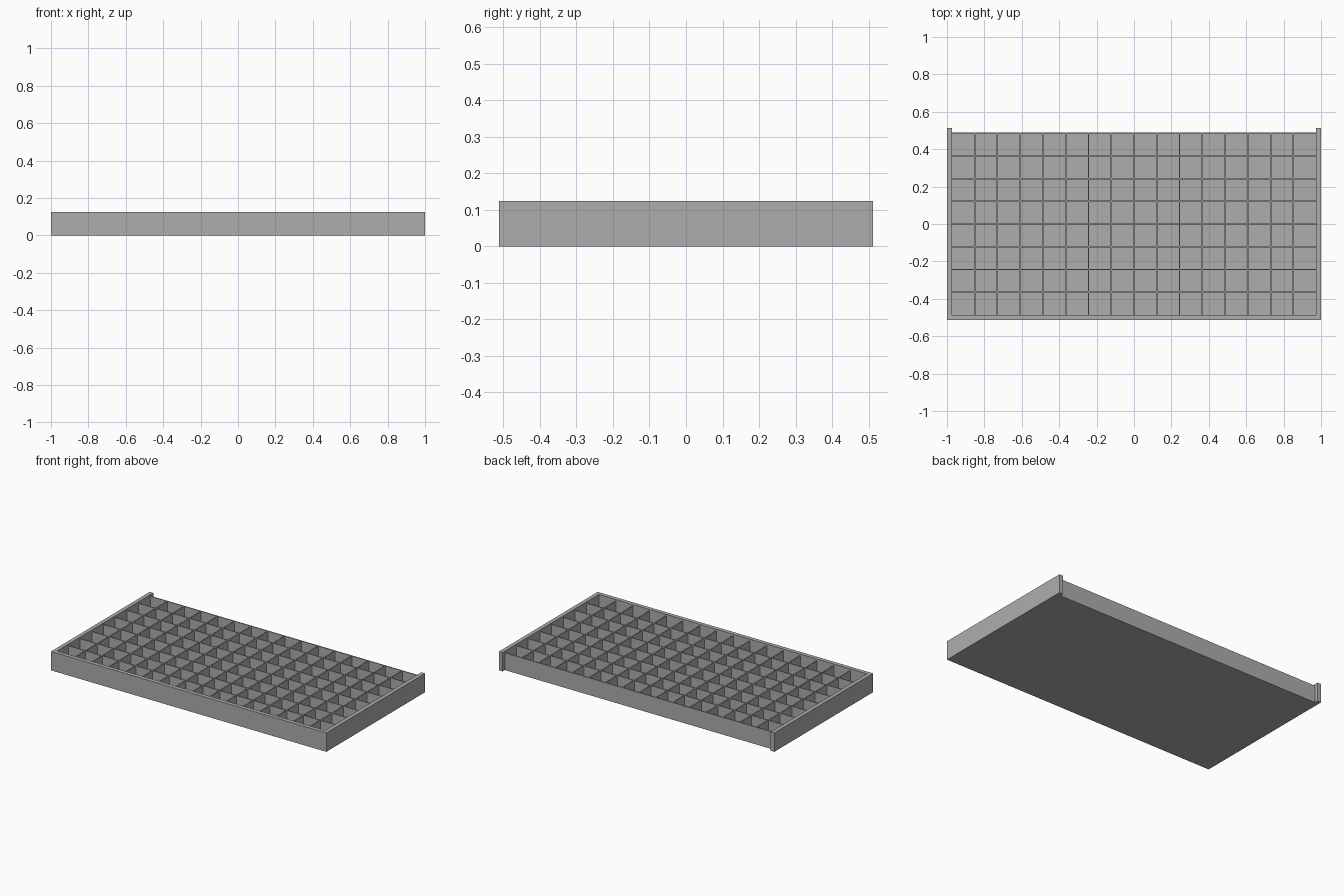
import bpy
import bmesh

if "Cube" in bpy.data.objects:
    bpy.data.objects.remove(bpy.data.objects["Cube"])

L, W, H = 2.0, 1.024, 0.124      # overall size
RIM = 0.026                      # thickness of the side and front walls
THIN = 0.007                     # thickness of dividers and back wall
TOP = 0.113                      # height of dividers and back wall
FLOOR = 0.012
BACK = 0.489                     # outer face of the back wall
COLS, ROWS = 16, 8

grey = bpy.data.materials.new("plain_grey")
grey.diffuse_color = (0.42, 0.42, 0.42, 1)
grey.use_nodes = True
grey.node_tree.nodes["Principled BSDF"].inputs["Base Color"].default_value = grey.diffuse_color


def finish(name, bm):
    bmesh.ops.recalc_face_normals(bm, faces=bm.faces)
    mesh = bpy.data.meshes.new(name)
    bm.to_mesh(mesh)
    bm.free()
    mesh.materials.append(grey)
    obj = bpy.data.objects.new(name, mesh)
    bpy.context.collection.objects.link(obj)
    return obj


def box(name, x0, x1, y0, y1, z0, z1):
    bm = bmesh.new()
    bmesh.ops.create_cube(bm, size=1)
    for v in bm.verts:
        v.co = ((x0 + x1) / 2 + v.co.x * (x1 - x0),
                (y0 + y1) / 2 + v.co.y * (y1 - y0),
                (z0 + z1) / 2 + v.co.z * (z1 - z0))
    return finish(name, bm)


# U-shaped rim, open at the back, with side walls that overhang the back wall
bm = bmesh.new()
x, y = L / 2, W / 2
outline = [(-x, y), (-x, -y), (x, -y), (x, y),
           (x - RIM, y), (x - RIM, -y + RIM), (-x + RIM, -y + RIM), (-x + RIM, y)]
face = bm.faces.new([bm.verts.new((px, py, 0)) for px, py in outline])
ext = bmesh.ops.extrude_face_region(bm, geom=[face])
for v in ext["geom"]:
    if isinstance(v, bmesh.types.BMVert):
        v.co.z = H
finish("rim", bm)

# Floor and thin back wall
ix, iy = x - RIM, -y + RIM
box("floor", -ix, ix, iy, BACK, 0, FLOOR)
box("back_wall", -ix, ix, BACK - THIN, BACK, FLOOR, TOP)

# Dividers crossing to make the grid of compartments
px = 2 * ix / COLS
py = (BACK - THIN / 2 - iy) / ROWS
for i in range(1, COLS):
    c = -ix + i * px
    box("cross_divider", c - THIN / 2, c + THIN / 2, iy, BACK - THIN, FLOOR, TOP)
for j in range(1, ROWS):
    c = iy + j * py
    box("long_divider", -ix, ix, c - THIN / 2, c + THIN / 2, FLOOR, TOP)
